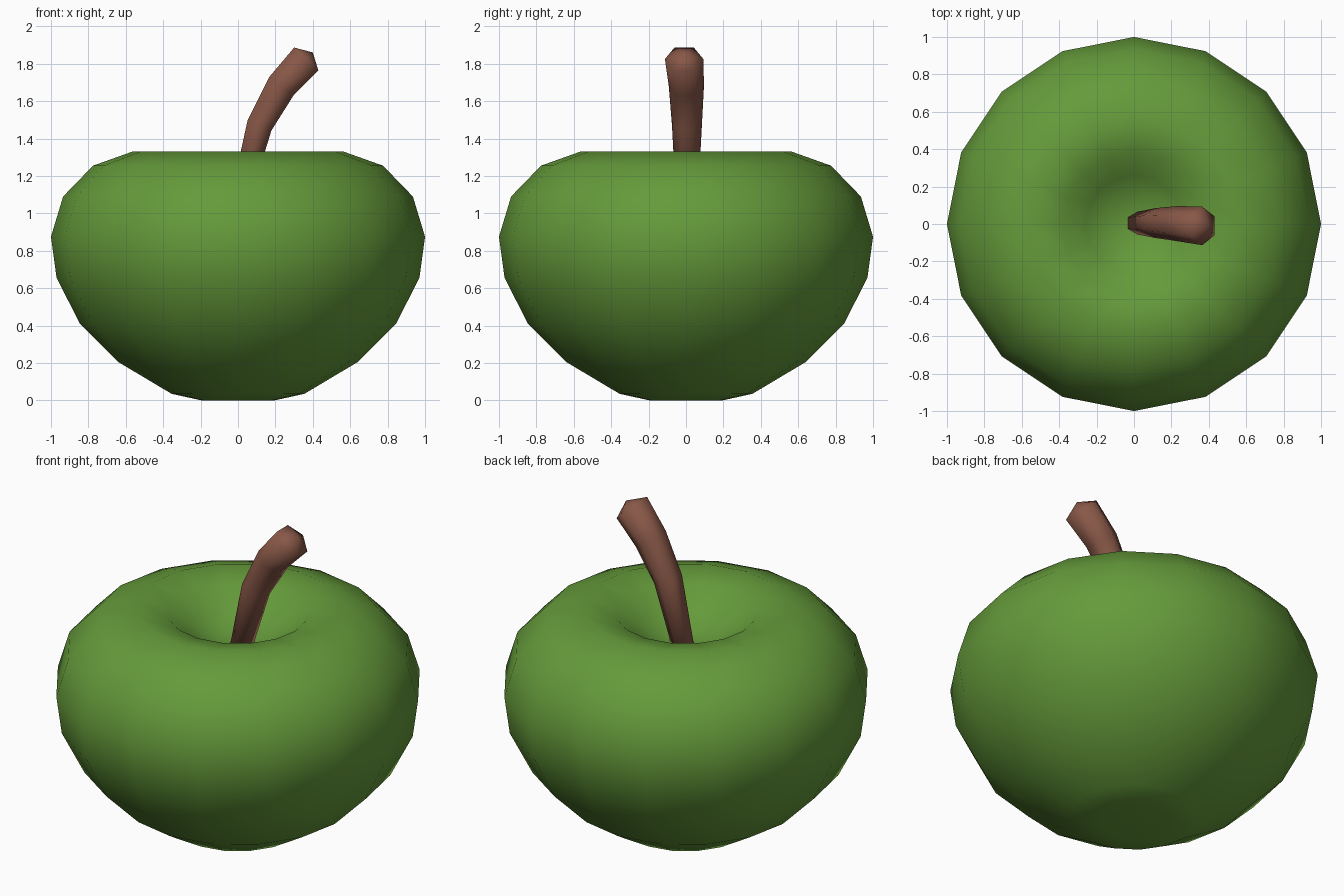
import bpy, math
from mathutils import Vector

if "Cube" in bpy.data.objects:
    bpy.data.objects.remove(bpy.data.objects["Cube"])


def material(name, rgb):
    m = bpy.data.materials.new(name)
    m.diffuse_color = (*rgb, 1)
    m.use_nodes = True
    m.node_tree.nodes["Principled BSDF"].inputs["Base Color"].default_value = m.diffuse_color
    return m


def skin(name, start, rings, end, mat):
    """Smooth surface through equal-length rings, closed by a point at each end."""
    n = len(rings[0])
    verts = [start] + [v for r in rings for v in r] + [end]
    last = len(verts) - 1
    faces = []
    for j in range(n):
        k = (j + 1) % n
        faces.append((0, 1 + k, 1 + j))
        for i in range(len(rings) - 1):
            a, b = 1 + i * n, 1 + (i + 1) * n
            faces.append((a + j, a + k, b + k, b + j))
        top = 1 + (len(rings) - 1) * n
        faces.append((top + j, top + k, last))
    me = bpy.data.meshes.new(name)
    me.from_pydata([tuple(v) for v in verts], [], faces)
    me.materials.append(mat)
    me.shade_smooth()
    ob = bpy.data.objects.new(name, me)
    bpy.context.collection.objects.link(ob)
    return ob


def ring(center, radius, axis, n):
    side = Vector((0, 1, 0))
    up = axis.normalized().cross(side)
    return [Vector(center) - radius * (math.cos(t) * side - math.sin(t) * up) * -1
            for t in (2 * math.pi * j / n for j in range(n))]


green = material("apple green", (0.130, 0.325, 0.043))
brown = material("stem brown", (0.245, 0.096, 0.063))

# Fruit body: lathed profile with a dimple at top and bottom
profile = [(0.195, 0.0), (0.355, 0.035), (0.64, 0.205), (0.845, 0.41), (0.97, 0.655),
           (1.0, 0.875), (0.935, 1.09), (0.775, 1.255), (0.565, 1.33),
           (0.38, 1.29), (0.26, 1.19), (0.13, 1.125)]
body = [[(r * math.cos(t), r * math.sin(t), z)
         for t in (2 * math.pi * j / 16 for j in range(16))] for r, z in profile]
skin("fruit", (0, 0, 0.03), body, (0, 0, 1.11), green)

# Stem: six-sided rings widening along a bent path
path = [((0.015, 0.005, 1.09), 0.06, (0.25, 0, 1)),
        ((0.115, 0.005, 1.47), 0.08, (0.42, 0, 1)),
        ((0.232, 0.002, 1.68), 0.094, (0.72, 0, 1)),
        ((0.365, -0.01, 1.825), 0.103, (0.95, 0, 1))]
rings = [ring(c, r, Vector(d), 6) for c, r, d in path]
rings = [r[::-1] for r in rings]
skin("stem", (0.01, 0.005, 1.07), rings, (0.40, -0.005, 1.86), brown)

# Make normals point outwards
import bmesh
for ob in bpy.context.collection.objects:
    bm = bmesh.new()
    bm.from_mesh(ob.data)
    bmesh.ops.recalc_face_normals(bm, faces=bm.faces)
    bm.to_mesh(ob.data)
    bm.free()
